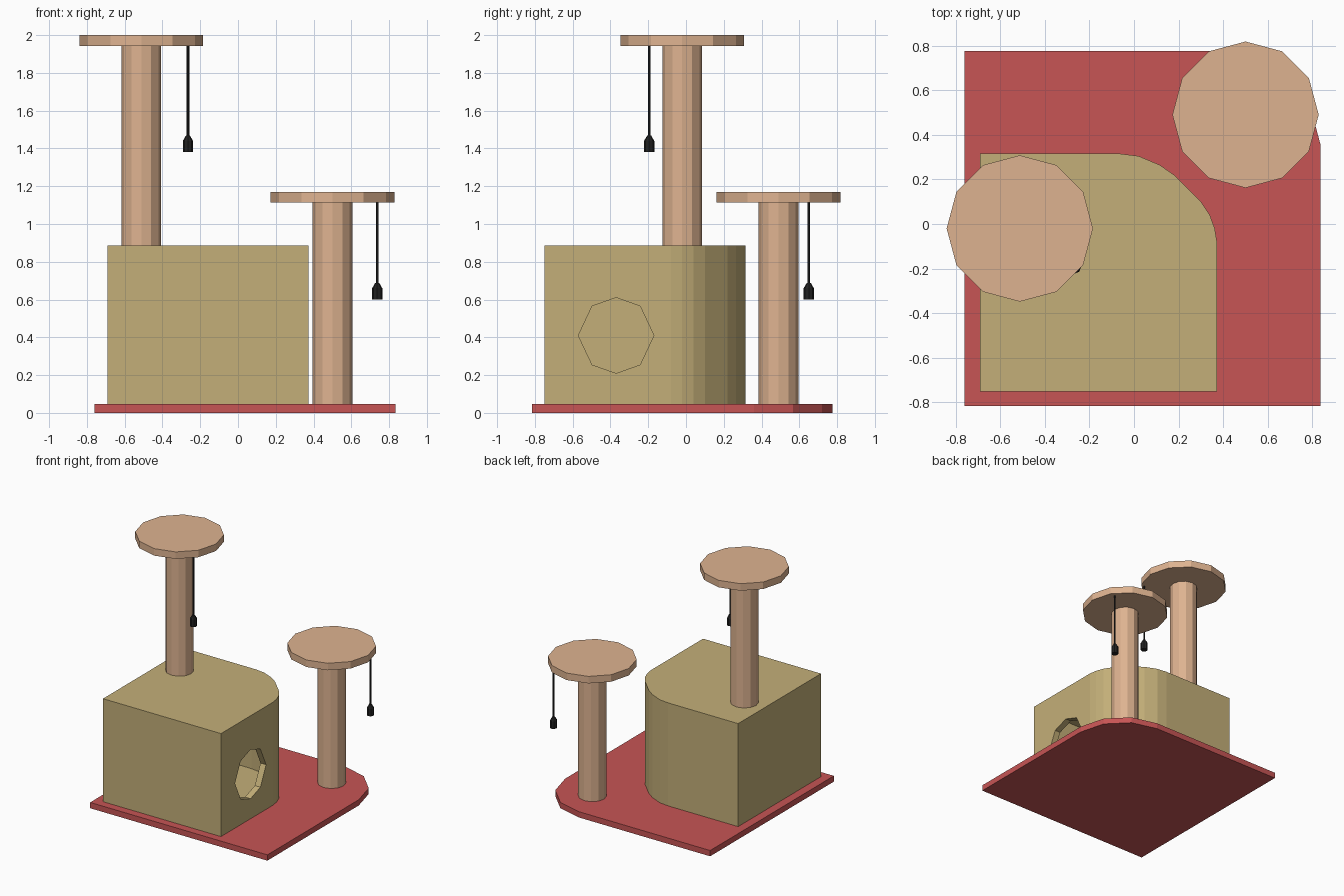
import bpy, bmesh, math
from mathutils import Vector

if "Cube" in bpy.data.objects:
    bpy.data.objects.remove(bpy.data.objects["Cube"])


def material(name, r, g, b):
    m = bpy.data.materials.new(name)
    m.diffuse_color = (r, g, b, 1)
    m.use_nodes = True
    m.node_tree.nodes["Principled BSDF"].inputs["Base Color"].default_value = m.diffuse_color
    return m


RED = material("red_carpet", 0.57, 0.09, 0.09)
OLIVE = material("olive_plush", 0.55, 0.43, 0.19)
TAN = material("tan_sisal", 0.73, 0.45, 0.28)
BLACK = material("black", 0.015, 0.015, 0.015)


def prism(name, points, depth, mat):
    """Extrude a closed 3D outline along a vector."""
    bm = bmesh.new()
    face = bm.faces.new([bm.verts.new(p) for p in points])
    res = bmesh.ops.extrude_face_region(bm, geom=[face])
    verts = [g for g in res["geom"] if isinstance(g, bmesh.types.BMVert)]
    bmesh.ops.translate(bm, verts=verts, vec=Vector(depth))
    bmesh.ops.recalc_face_normals(bm, faces=bm.faces)
    me = bpy.data.meshes.new(name)
    bm.to_mesh(me)
    bm.free()
    ob = bpy.data.objects.new(name, me)
    bpy.context.collection.objects.link(ob)
    me.materials.append(mat)
    return ob


def cylinder(name, x, y, z0, z1, r, sides, mat):
    ring = [(x + r * math.cos(2 * math.pi * i / sides),
             y + r * math.sin(2 * math.pi * i / sides), z0) for i in range(sides)]
    return prism(name, ring, (0, 0, z1 - z0), mat)


# Base board with one rounded corner
R = 0.415
corner = [(0.42 + R * math.cos(math.radians(a)), 0.36 + R * math.sin(math.radians(a)), 0)
          for a in (0, 30, 60, 90)]
prism("base_board", [(-0.76, -0.815, 0), (0.835, -0.815, 0)] + corner + [(-0.76, 0.775, 0)],
      (0, 0, 0.047), RED)

# Hollow house with a rounded back corner
outline = [(-0.69, -0.75), (0.372, -0.75), (0.372, -0.08), (0.362, -0.02), (0.34, 0.04),
           (0.30, 0.10), (0.18, 0.22), (0.115, 0.265), (0.02, 0.305), (-0.06, 0.315),
           (-0.69, 0.315)]
house = prism("house", [(x, y, 0.047) for x, y in outline], (0, 0, 0.838), OLIVE)
shell = house.modifiers.new("walls", "SOLIDIFY")
shell.thickness = 0.05
shell.offset = -1
shell.use_even_offset = True

# Octagonal doorway on the right wall
a, b, r = 0.127, 0.155, 0.2
octagon = [(0, r), (a, b), (r, 0), (a, -b), (0, -r), (-a, -b), (-r, 0), (-a, b)]
cutter = prism("door_cutter", [(0.2, -0.37 + y, 0.41 + z) for y, z in octagon],
               (0.3, 0, 0), OLIVE)
cut = house.modifiers.new("door", "BOOLEAN")
cut.operation = "DIFFERENCE"
cut.solver = "EXACT"
cut.object = cutter
bpy.context.view_layer.objects.active = house
for name in ("walls", "door"):
    bpy.ops.object.modifier_apply(modifier=name)
bpy.data.objects.remove(cutter)


# Dangling toy: a string and a weight with a tapered top
def toy(prefix, x, y, z, top):
    cylinder(prefix + "_string", x, y, z + 0.08, top, 0.007, 6, BLACK)
    weight = cylinder(prefix + "_weight", x, y, z, z + 0.06, 0.027, 8, BLACK)
    bm = bmesh.new()
    bm.from_mesh(weight.data)
    cap = max(bm.faces, key=lambda f: f.calc_center_median().z)
    res = bmesh.ops.extrude_face_region(bm, geom=[cap])
    for v in (g for g in res["geom"] if isinstance(g, bmesh.types.BMVert)):
        v.co = (x + (v.co.x - x) * 0.4, y + (v.co.y - y) * 0.4, z + 0.088)
    bmesh.ops.delete(bm, geom=[cap], context="FACES_ONLY")
    bmesh.ops.recalc_face_normals(bm, faces=bm.faces)
    bm.to_mesh(weight.data)
    bm.free()


# Posts, perches and toys
for prefix, x, y, z0, z1, toy_x, toy_y, toy_z in (
        ("tall", -0.512, -0.02, 0.885, 2.0, -0.265, -0.195, 1.38),
        ("short", 0.5, 0.49, 0.047, 1.17, 0.737, 0.65, 0.6)):
    cylinder(prefix + "_post", x, y, z0, z1 - 0.057, 0.105, 12, TAN)
    cylinder(prefix + "_perch", x, y, z1 - 0.057, z1, 0.328, 12, TAN)
    toy(prefix + "_toy", toy_x, toy_y, toy_z, z1 - 0.057)
